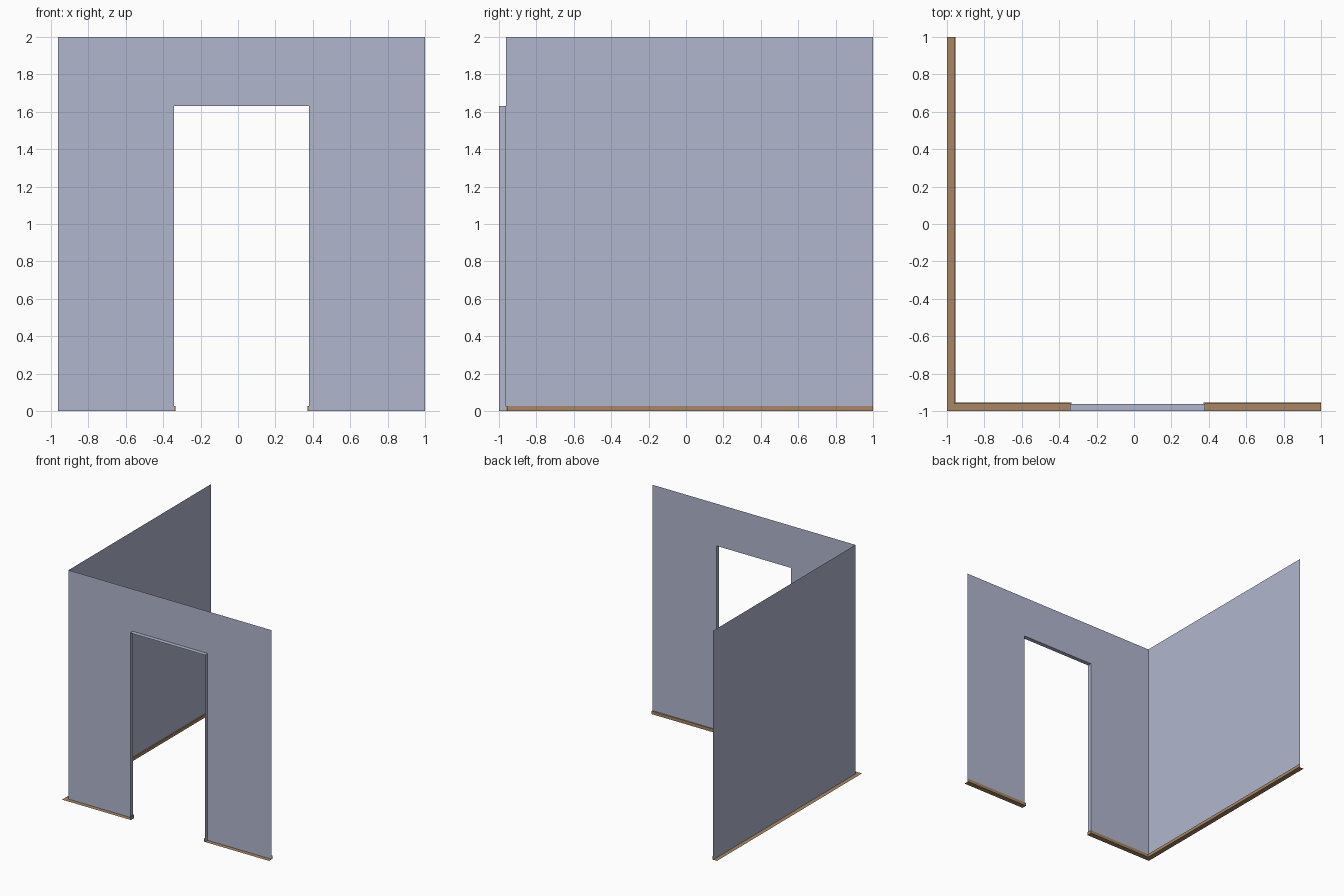
import bpy
from mathutils import Vector

cube = bpy.data.objects.get("Cube")
if cube:
    bpy.data.objects.remove(cube, do_unlink=True)


def make_material(name, rgb):
    mat = bpy.data.materials.new(name)
    mat.use_nodes = True
    colour = (*rgb, 1.0)
    mat.diffuse_color = colour
    mat.node_tree.nodes["Principled BSDF"].inputs["Base Color"].default_value = colour
    return mat


def make_object(name, verts, faces, mat):
    mesh = bpy.data.meshes.new(name)
    mesh.from_pydata(verts, [], faces)
    mesh.materials.append(mat)
    mesh.update()
    obj = bpy.data.objects.new(name, mesh)
    bpy.context.collection.objects.link(obj)
    return obj


def make_strip(name, first, second, mat):
    """Ribbon of quads joining two matching open paths."""
    n = len(first)
    faces = [(i, i + 1, n + i + 1, n + i) for i in range(n - 1)]
    return make_object(name, first + second, faces, mat)


def make_polygon(name, points, mat):
    return make_object(name, points, [tuple(range(len(points)))], mat)


paint = make_material("pale blue paint", (0.434, 0.474, 0.617))
wood = make_material("brown wood", (0.39, 0.24, 0.125))

WALL = -0.963        # inner wall plane, on both x and y
OUT = -1.0           # outer limit
TOP = 2.0
DOOR_L, DOOR_R, DOOR_TOP = -0.342, 0.38, 1.632
THICK, HEIGHT = 0.008, 0.028   # skirting board

# Front wall with its doorway notch, facing into the room
outline = [(WALL, 0), (WALL, TOP), (1, TOP), (1, 0),
           (DOOR_R, 0), (DOOR_R, DOOR_TOP), (DOOR_L, DOOR_TOP), (DOOR_L, 0)]
make_polygon("front_wall", [(x, WALL, z) for x, z in outline], paint)

# Side wall
make_polygon("side_wall", [(WALL, 1, 0), (WALL, 1, TOP), (WALL, WALL, TOP), (WALL, WALL, 0)], paint)

# Doorway reveal: two jambs and the head
opening = outline[4:]
make_strip("doorway_reveal", [(x, WALL, z) for x, z in opening],
           [(x, OUT, z) for x, z in opening], paint)


def offset_path(path, dist):
    """Mitred offset to the left of a right-angled path."""
    pts = [Vector(p) for p in path]
    normals = []
    for a, b in zip(pts, pts[1:]):
        d = (b - a).normalized()
        normals.append(Vector((-d.y, d.x)))
    result = [pts[0] + normals[0] * dist]
    result += [p + (m + n) * dist for p, m, n in zip(pts[1:], normals, normals[1:])]
    return result + [pts[-1] + normals[-1] * dist]


def make_skirting(name, path, outer):
    inner = offset_path(path, THICK)
    base = [(p.x, p.y, 0) for p in inner]
    lip = [(p.x, p.y, HEIGHT) for p in inner]
    make_strip(name + "_face", lip, base, wood)
    make_strip(name + "_top", [(x, y, HEIGHT) for x, y in path], lip, wood)
    make_polygon(name + "_underside", base + [(x, y, 0) for x, y in outer], wood)


# Skirting boards, each turning into the doorway
make_skirting("long_skirting",
              [(WALL, 1), (WALL, WALL), (DOOR_L, WALL), (DOOR_L, OUT)],
              [(OUT, OUT), (OUT, 1)])
make_skirting("short_skirting",
              [(DOOR_R, OUT), (DOOR_R, WALL), (1, WALL)],
              [(1, OUT)])
